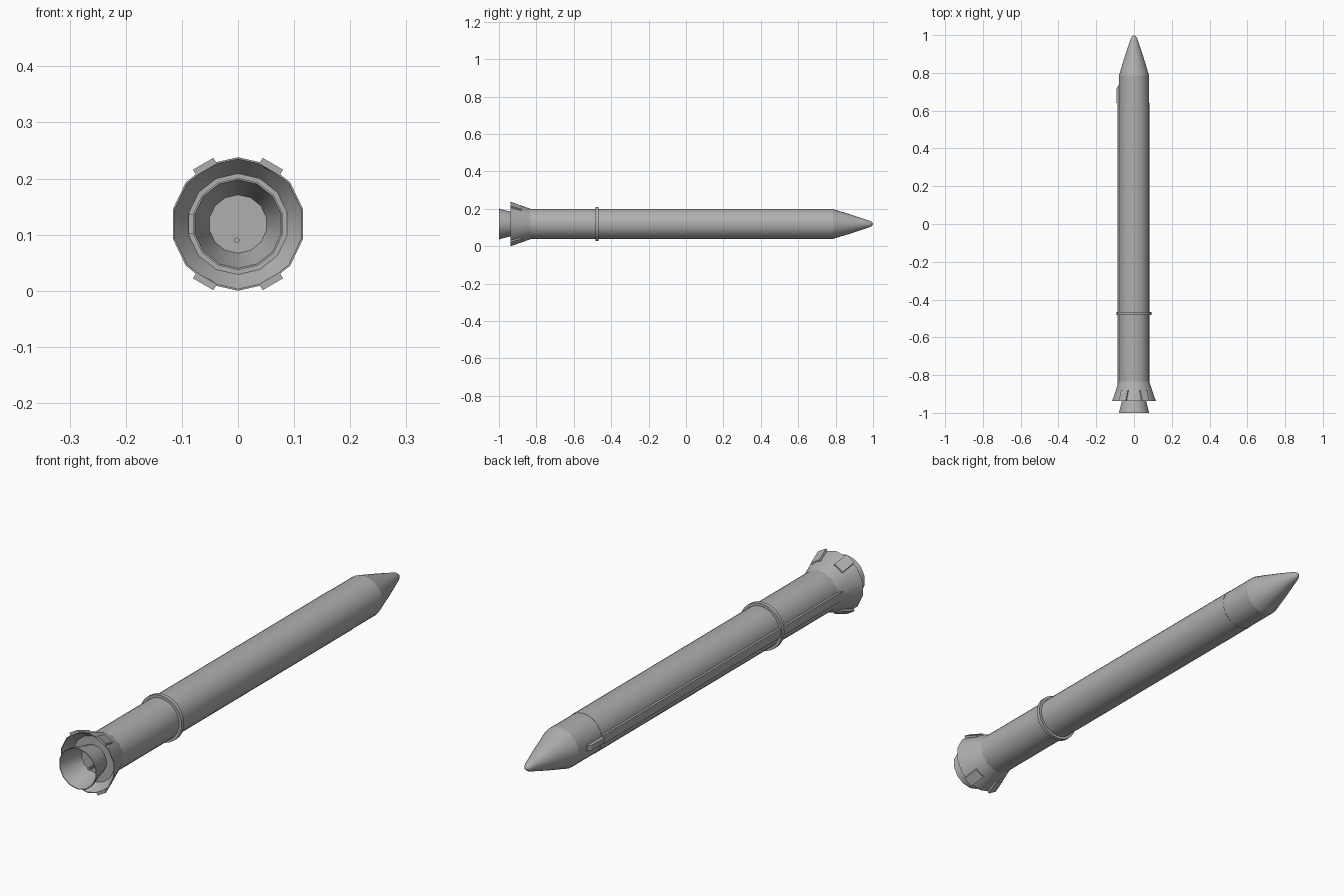
import bpy, bmesh, math
from mathutils import Vector

cube = bpy.data.objects.get("Cube")
if cube:
    bpy.data.objects.remove(cube, do_unlink=True)

AXIS_Z = 0.119

grey = bpy.data.materials.new("plain grey")
grey.use_nodes = True
colour = (0.43, 0.43, 0.43, 1)
grey.diffuse_color = colour
grey.node_tree.nodes["Principled BSDF"].inputs["Base Color"].default_value = colour


def finish(name, bm, angle=35):
    bmesh.ops.remove_doubles(bm, verts=bm.verts, dist=1e-5)
    bmesh.ops.recalc_face_normals(bm, faces=bm.faces)
    mesh = bpy.data.meshes.new(name)
    bm.to_mesh(mesh)
    bm.free()
    mesh.materials.append(grey)
    obj = bpy.data.objects.new(name, mesh)
    bpy.context.collection.objects.link(obj)
    bpy.ops.object.select_all(action='DESELECT')
    obj.select_set(True)
    bpy.context.view_layer.objects.active = obj
    bpy.ops.object.shade_smooth_by_angle(angle=math.radians(angle))
    return obj


def lathe(name, profile, sides, closed=False, centre=(0, AXIS_Z)):
    """Turn a profile of (y, radius) points around a line along y."""
    bm = bmesh.new()
    rings = []
    for y, r in profile:
        if r == 0:
            rings.append([bm.verts.new((centre[0], y, centre[1]))] * sides)
        else:
            rings.append([bm.verts.new((centre[0] + r * math.sin(a), y, centre[1] + r * math.cos(a)))
                          for a in (math.tau * i / sides for i in range(sides))])
    pairs = list(zip(rings, rings[1:]))
    if closed:
        pairs.append((rings[-1], rings[0]))
    for a, b in pairs:
        for i in range(sides):
            j = (i + 1) % sides
            corners = list(dict.fromkeys((a[i], a[j], b[j], b[i])))
            bm.faces.new(corners)
    return finish(name, bm)


def wedge(name, angle, half_width, rear, front):
    """Radial block; rear and front are (y, inner radius, outer radius)."""
    out = Vector((math.sin(angle), 0, math.cos(angle)))
    side = Vector((math.cos(angle), 0, -math.sin(angle)))
    bm = bmesh.new()
    for y, inner, outer in (rear, front):
        for r in (inner, outer):
            for s in (-half_width, half_width):
                bm.verts.new(out * r + side * s + Vector((0, y, AXIS_Z)))
    bmesh.ops.convex_hull(bm, input=bm.verts)
    return finish(name, bm, 20)


# Main casing, forward section and rounded nose
lathe("motor_casing", [(-0.9, 0), (-0.9, 0.081), (0.64, 0.081), (0.64, 0)], 28)
lathe("forward_section", [(0.63, 0), (0.63, 0.08), (0.785, 0.08), (0.785, 0)], 28)
lathe("nose_cone", [(0.785, 0), (0.785, 0.08), (0.88, 0.051), (0.965, 0.023), (0.983, 0.017),
                    (0.994, 0.01), (1, 0)], 28)

# Attachment ring
lathe("attachment_ring", [(-0.483, 0.079), (-0.483, 0.092), (-0.467, 0.092), (-0.467, 0.079)],
      28, closed=True)

# Flared rear skirt with a hollow rear side
lathe("rear_skirt", [(-0.83, 0.079), (-0.83, 0.081), (-0.938, 0.119), (-0.938, 0.116),
                     (-0.9, 0.09), (-0.9, 0.079)], 14, closed=True)

# Four hold-down posts on the skirt
for degrees in (30, 150, 210, 330):
    wedge("hold_down_post", math.radians(degrees), 0.021,
          (-0.938, 0.112, 0.124), (-0.88, 0.094, 0.102))

# Engine nozzle: thin hollow bell with a flat inner end
lathe("nozzle", [(-0.87, 0), (-0.87, 0.044), (-1, 0.079), (-1, 0.082), (-0.935, 0.065),
                 (-0.865, 0.048), (-0.865, 0)], 14)
lathe("igniter_rod", [(-0.868, 0), (-0.868, 0.005), (-0.93, 0.005), (-0.93, 0)], 10,
      centre=(-0.002, AXIS_Z - 0.029))

# Cable tunnel along the right side, with its forward fairing
tunnel = -math.pi / 2
wedge("cable_tunnel", tunnel, 0.017, (-0.91, 0.075, 0.088), (0.64, 0.075, 0.088))
wedge("tunnel_fairing", tunnel, 0.01, (0.64, 0.075, 0.093), (0.72, 0.075, 0.092))
wedge("tunnel_fairing_tip", tunnel, 0.01, (0.72, 0.075, 0.092), (0.735, 0.075, 0.082))
